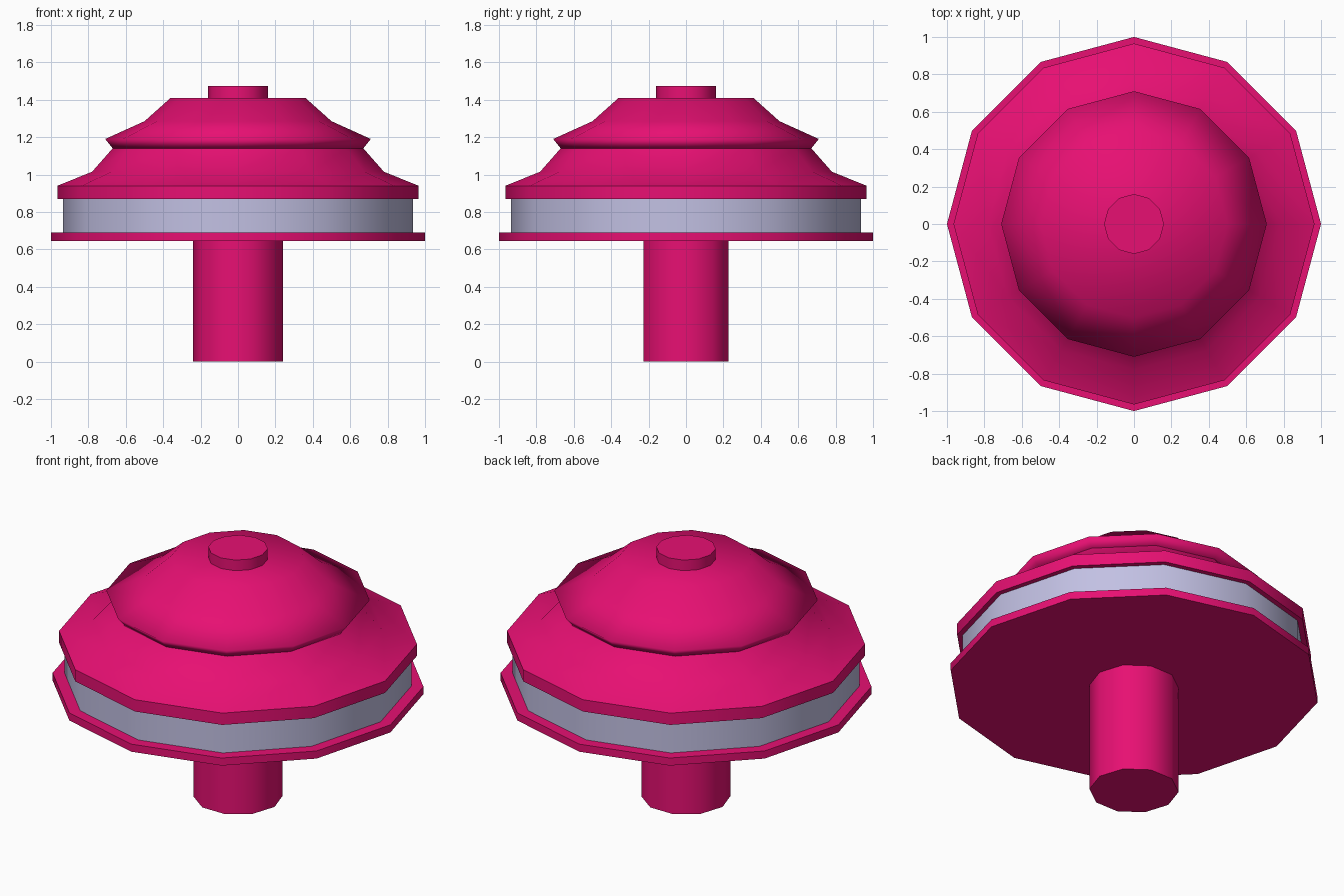
import bpy
import bmesh
from math import cos, sin, pi, radians

cube = bpy.data.objects.get("Cube")
if cube:
    bpy.data.objects.remove(cube, do_unlink=True)


def make_material(name, color):
    mat = bpy.data.materials.new(name)
    mat.use_nodes = True
    mat.diffuse_color = color
    mat.node_tree.nodes["Principled BSDF"].inputs["Base Color"].default_value = color
    return mat


def lathe(name, profile, mat, sides=12, smooth_angle=40):
    """Closed solid turned from (radius, height) pairs, listed bottom to top."""
    bm = bmesh.new()
    rings = []
    for r, z in profile:
        rings.append([bm.verts.new((r * cos(2 * pi * i / sides), r * sin(2 * pi * i / sides), z))
                      for i in range(sides)])
    for low, high in zip(rings, rings[1:]):
        for i in range(sides):
            j = (i + 1) % sides
            bm.faces.new((low[i], low[j], high[j], high[i]))
    bm.faces.new(rings[0][::-1])
    bm.faces.new(rings[-1])
    mesh = bpy.data.meshes.new(name)
    bm.to_mesh(mesh)
    bm.free()
    mesh.materials.append(mat)
    obj = bpy.data.objects.new(name, mesh)
    bpy.context.collection.objects.link(obj)
    bpy.ops.object.select_all(action='DESELECT')
    obj.select_set(True)
    bpy.context.view_layer.objects.active = obj
    bpy.ops.object.shade_smooth_by_angle(angle=radians(smooth_angle))
    return obj


pink = make_material("hot pink", (0.8, 0.005, 0.17, 1))
lilac = make_material("lilac grey", (0.54, 0.53, 0.77, 1))

# Stem and base
lathe("stem", [(0.24, 0), (0.24, 0.645)], pink, sides=10)
lathe("base_plate", [(1.0, 0.645), (1.0, 0.69)], pink)
lathe("band", [(0.935, 0.69), (0.935, 0.87)], lilac)

# Stepped cap: flared skirt, softly shaded dome, top knob
lathe("skirt", [(0.965, 0.87), (0.965, 0.94), (0.78, 1.015), (0.67, 1.14)], pink)
lathe("dome", [(0.67, 1.14), (0.71, 1.19), (0.5, 1.285), (0.36, 1.41)], pink, smooth_angle=115)
lathe("knob", [(0.16, 1.41), (0.16, 1.473)], pink)
